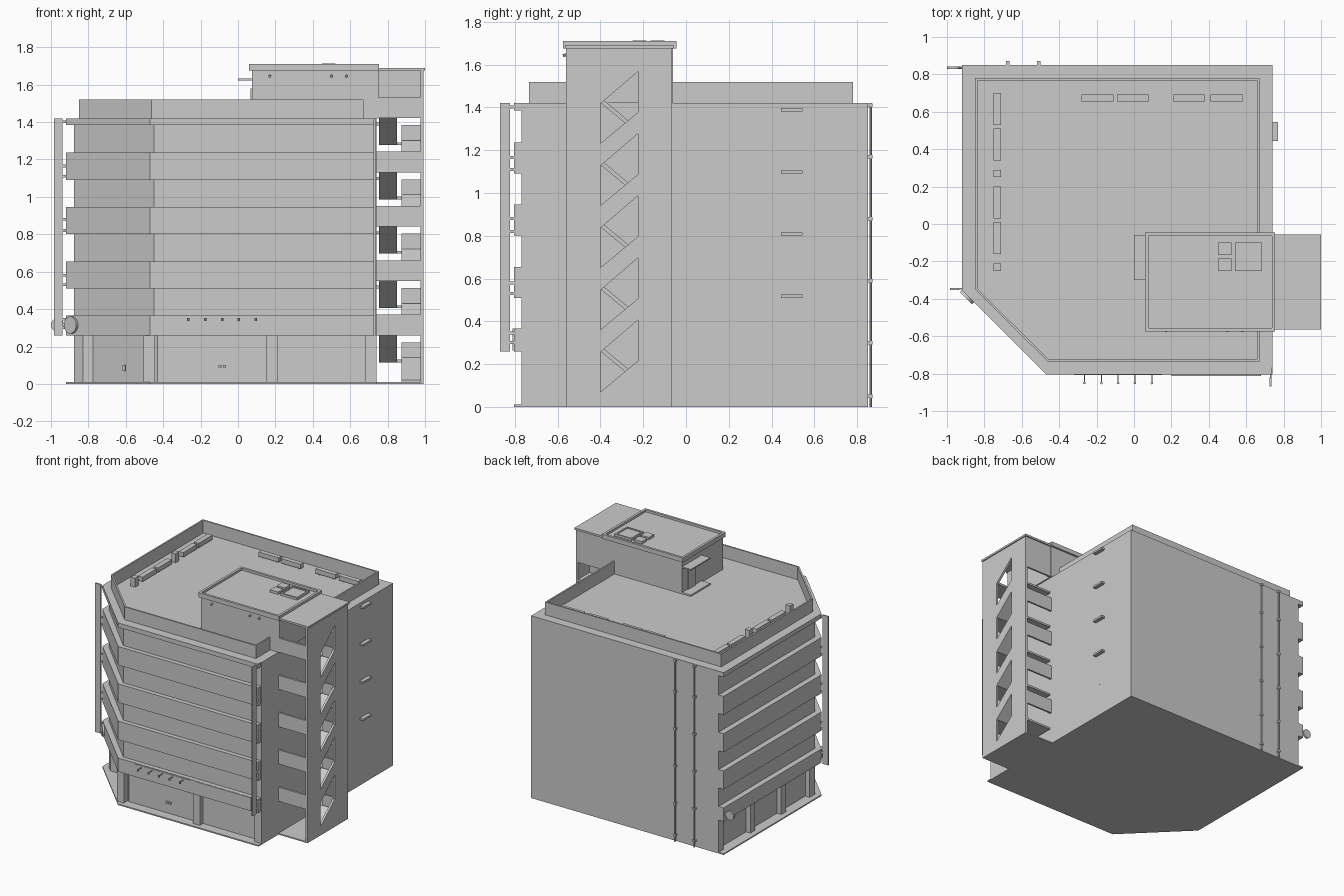
import bpy, bmesh, math
from mathutils import Vector, Matrix

if "Cube" in bpy.data.objects:
    bpy.data.objects.remove(bpy.data.objects["Cube"])


def make(name, bm):
    bmesh.ops.recalc_face_normals(bm, faces=bm.faces)
    me = bpy.data.meshes.new(name)
    bm.to_mesh(me)
    bm.free()
    ob = bpy.data.objects.new(name, me)
    bpy.context.collection.objects.link(ob)
    return ob


def prism(name, pts, a, b, axis='z'):
    """Extrude a 2D outline from a to b: 'z' takes (x, y), 'x' takes (y, z)."""
    bm = bmesh.new()
    put = (lambda p, t: (p[0], p[1], t)) if axis == 'z' else (lambda p, t: (t, p[0], p[1]))
    lo = [bm.verts.new(put(p, a)) for p in pts]
    hi = [bm.verts.new(put(p, b)) for p in pts]
    bm.faces.new(lo)
    bm.faces.new(hi)
    n = len(pts)
    for i in range(n):
        j = (i + 1) % n
        bm.faces.new((lo[i], lo[j], hi[j], hi[i]))
    return make(name, bm)


def box(name, x0, x1, y0, y1, z0, z1):
    return prism(name, [(x0, y0), (x1, y0), (x1, y1), (x0, y1)], z0, z1)


def ring(name, outer, inner, z0, z1):
    bm = bmesh.new()
    loops = [[bm.verts.new((x, y, z)) for x, y in pts]
             for pts, z in ((outer, z0), (outer, z1), (inner, z1), (inner, z0))]
    n = len(outer)
    for k in range(4):
        p, q = loops[k], loops[(k + 1) % 4]
        for i in range(n):
            j = (i + 1) % n
            bm.faces.new((p[i], p[j], q[j], q[i]))
    return make(name, bm)


def rod(name, a, b, r, sides=12):
    a, b = Vector(a), Vector(b)
    bm = bmesh.new()
    rot = (b - a).to_track_quat('Z', 'Y').to_matrix().to_4x4()
    bmesh.ops.create_cone(bm, cap_ends=True, segments=sides, radius1=r, radius2=r,
                          depth=(b - a).length, matrix=Matrix.Translation((a + b) / 2) @ rot)
    return make(name, bm)


def outline(l, r, f, b, cy, cx):
    """Building footprint with the front left corner cut off."""
    return [(l, b), (r, b), (r, f), (cx, f), (l, cy)]


FULL = outline(-.92, .74, -.805, .85, -.355, -.47)
CORE = outline(-.877, .74, -.77, .85, -.337, -.45)
STEP = .2905

# main body: base, recessed ground floor, window core, projecting bands
prism("base_slab", FULL, 0, .01)
prism("ground_floor_walls", outline(-.84, .735, -.73, .85, -.32, -.43), .01, .26)
prism("window_core", CORE, .26, 1.42)
BAND = FULL[:2] + [(.74, -.77), (.735, -.77), (.735, -.805)] + FULL[3:]
prism("lower_band", BAND, .26, .367)
for i in range(3):
    prism("floor_band", BAND, .51 + i * STEP, .655 + i * STEP)
prism("roof_slab", BAND, 1.385, 1.42)
box("right_ground_wall", .70, .74, -.77, .85, .01, .26)

# ground floor pillars
for x in (-.505, .15, .68):
    box("front_pillar", x, x + .06, -.77, -.72, .01, .26)
for y in (.79, .40, .02):
    box("left_pillar", -.877, -.83, y, y + .06, .01, .26)
prism("corner_pillar", [(-.877, -.27), (-.877, -.337), (-.83, -.385), (-.77, -.385), (-.77, -.27)], .01, .26)
box("door_frame", -.325, -.315, -.735, -.728, .01, .26)
for x in (-.095, -.072):
    box("door_handle", x - .009, x + .009, -.742, -.73, .088, .102)
rod("corner_door_handle", (-.61, -.575, .07), (-.61, -.575, .10), .008)

# front sign panels and spotlights
box("front_panel", .20, .68, -.812, -.80, .263, .366)
box("front_panel", -.32, .15, -.808, -.80, .268, .36)
for i in range(5):
    x = -.265 + i * .09
    rod("spotlight_arm", (x, -.80, .348), (x, -.85, .348), .003, 6)
    rod("spotlight_head", (x, -.85, .352), (x, -.85, .336), .007, 8)

# roof parapet
ring("parapet", outline(-.85, .67, -.735, .78, -.35, -.462),
     outline(-.838, .658, -.723, .768, -.345, -.457), 1.415, 1.52)

# rooftop ducts and vents
for y0, y1 in ((.53, .70), (.34, .51), (.03, .20), (-.16, .01)):
    box("roof_duct", -.75, -.71, y0, y1, 1.43, 1.465)
    for y in (y0 + .02, y1 - .03):
        box("duct_foot", -.74, -.72, y, y + .01, 1.42, 1.435)
for y in (.25, -.25):
    box("roof_vent", -.75, -.712, y, y + .04, 1.42, 1.49)
for x in (-.28, -.09, .21, .41):
    box("roof_duct", x, x + .17, .655, .692, 1.43, 1.465)
    for dx in (.02, .14):
        box("duct_foot", x + dx, x + dx + .01, .665, .682, 1.42, 1.435)

# penthouse with rimmed cap
def rect(x0, x1, y0, y1):
    return [(x0, y0), (x1, y0), (x1, y1), (x0, y1)]

box("penthouse", .075, .75, -.56, -.06, 1.42, 1.68)
box("penthouse_cap", .06, .755, -.575, -.045, 1.675, 1.693)
ring("penthouse_rim", rect(.06, .755, -.575, -.045), rect(.078, .737, -.557, -.063), 1.69, 1.71)
box("penthouse_canopy", .0, .08, -.30, -.06, 1.622, 1.632)
box("penthouse_step", .0, .08, -.30, -.06, 1.42, 1.432)
box("penthouse_door", .068, .08, -.22, -.13, 1.43, 1.58)
for y in (-.165, -.25):
    box("cap_hatch", .45, .52, y, y + .065, 1.69, 1.712)
ring("skylight_frame", rect(.54, .685, -.25, -.10), rect(.552, .673, -.238, -.112), 1.69, 1.71)
box("skylight_pane", .55, .675, -.24, -.11, 1.69, 1.704)
for x in (.17, .50, .58):
    rod("roof_spout", (x, -.555, 1.648), (x, -.575, 1.642), .007, 8)

# stair tower: outer wall with slanted openings
Y0, Y1, WX0, WX1 = -.56, -.065, .975, .992
A, B = -.40, -.225
box("tower_wall_front", WX0, WX1, Y0, A, 0, 1.68)
box("tower_wall_back", WX0, WX1, B, Y1, 0, 1.68)
for i in range(6):
    d = i * STEP
    low = [(A, d - .035), (B, d + .115)] if i else [(A, 0), (B, 0)]
    top = [(B, d + .215), (A, d + .07)] if i < 5 else [(B, 1.68), (A, 1.68)]
    prism("tower_wall_infill", low + top, WX0, WX1, 'x')
box("tower_roof", .75, 1.0, -.565, -.055, 1.675, 1.69)
box("tower_base", .74, .992, Y0, Y1, 0, .01)
box("tower_back_top", .74, WX0, Y1 - .015, Y1, 1.53, 1.68)

# stair landings, balustrades and flights
for i in range(5):
    d = i * STEP
    box("front_balustrade", .74, WX0, Y0, Y0 + .015, .26 + d, .37 + d)
    box("front_landing", .74, WX0, Y0, A, .26 + d, .275 + d)
    box("back_balustrade", .74, WX0, Y1 - .015, Y1, .26 + d, .37 + d)
    prism("left_flight", [(B, .115 + d), (A, .26 + d), (A, .285 + d), (B, .14 + d)], .755, .85, 'x')
    prism("right_flight", [(A, -.03 + d if i else 0), (B, .115 + d), (B, .14 + d), (A, .0 + d if i else .02)],
          .875, WX0, 'x')
    box("back_landing", .755, WX0, B, Y1, .115 + d, .13 + d)
    box("back_landing_panel", .875, WX0, B + .01, B + .022, .13 + d, .222 + d)

# thin ledges on the right wall
for i in range(4):
    box("wall_ledge", .74, .77, .445, .545, .51 + i * STEP, .525 + i * STEP)

# drain pipes on the back
for x in (-.675, -.51):
    rod("drain_pipe", (x, .864, 0), (x, .864, 1.42), .006, 8)
    for z in (.05, .30, .59, .88, 1.17, 1.41):
        box("pipe_bracket", x - .009, x + .009, .848, .871, z - .008, z + .008)

# vertical sign fins with brackets
box("left_fin", -.985, -.937, -.352, -.342, .26, 1.42)
box("right_fin", .725, .735, -.87, -.822, .26, 1.42)
for z in (.30, .345, .53, .58, .82, .88, 1.11, 1.165, 1.402):
    box("left_fin_bracket", -.94, -.915, -.351, -.343, z - .007, z + .007)
    box("right_fin_bracket", .726, .734, -.825, -.80, z - .007, z + .007)

# round signs: one projecting at the back left, one flat on the cut corner
rod("round_sign", (-.965, .828, .315), (-.965, .842, .315), .035, 24)
rod("round_sign_arm", (-.935, .835, .315), (-.915, .835, .315), .006, 8)
c = Vector((-.888, -.387, .315))
n = Vector((-1, -1, 0)).normalized()
rod("corner_round_sign", c, c + n * .014, .046, 24)
